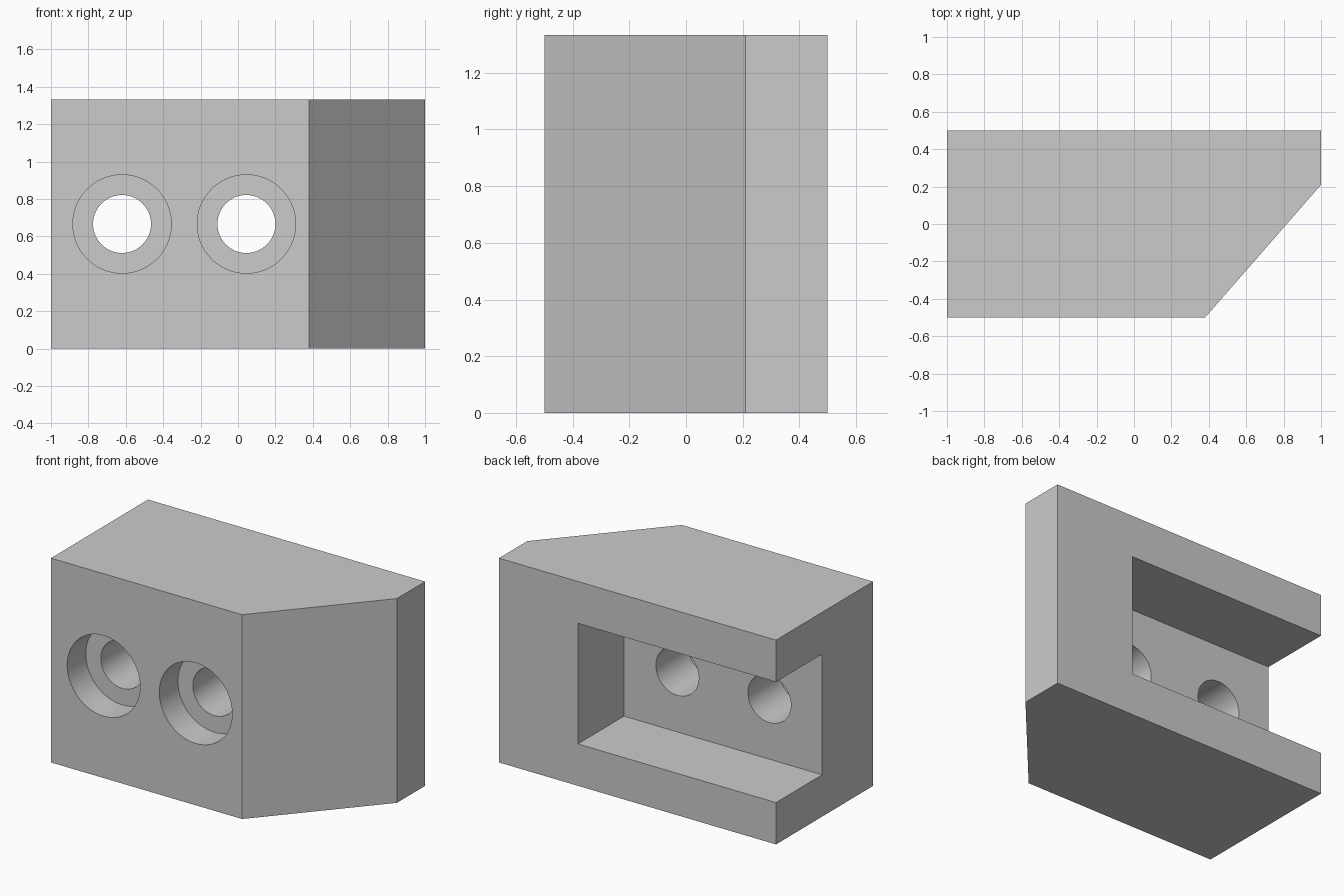
import bpy
import bmesh
import math

cube = bpy.data.objects.get("Cube")
if cube:
    bpy.data.objects.remove(cube, do_unlink=True)

HEIGHT = 1.333
MID = HEIGHT / 2

# Single flat grey
grey = bpy.data.materials.new("light grey")
grey.use_nodes = True
colour = (0.6, 0.6, 0.6, 1)
grey.diffuse_color = colour
grey.node_tree.nodes["Principled BSDF"].inputs["Base Color"].default_value = colour


def prism(name, outline, z0, z1):
    """Extrude an xy outline from z0 up to z1."""
    bm = bmesh.new()
    face = bm.faces.new([bm.verts.new((x, y, z0)) for x, y in outline])
    top = bmesh.ops.extrude_face_region(bm, geom=[face])["geom"]
    verts = [v for v in top if isinstance(v, bmesh.types.BMVert)]
    bmesh.ops.translate(bm, verts=verts, vec=(0, 0, z1 - z0))
    bmesh.ops.recalc_face_normals(bm, faces=bm.faces)
    mesh = bpy.data.meshes.new(name)
    bm.to_mesh(mesh)
    bm.free()
    mesh.materials.append(grey)
    obj = bpy.data.objects.new(name, mesh)
    bpy.context.collection.objects.link(obj)
    return obj


def bore(name, x, radius, y0, y1):
    """Round cutter running along y at mid height."""
    bpy.ops.mesh.primitive_cylinder_add(
        vertices=96, radius=radius, depth=y1 - y0,
        location=(x, (y0 + y1) / 2, MID), rotation=(math.pi / 2, 0, 0))
    obj = bpy.context.object
    obj.name = name
    obj.data.materials.append(grey)
    return obj


# Block with one slanted front corner
block = prism("mounting_block",
              [(-1, -0.5), (0.38, -0.5), (1, 0.21), (1, 0.5), (-1, 0.5)], 0, HEIGHT)

# Rear pocket, open at the back and at one end
cutters = [prism("pocket_cutter",
                 [(-1.2, 0.025), (0.43, 0.025), (0.43, 0.7), (-1.2, 0.7)],
                 0.273, HEIGHT - 0.273)]

# Two counterbored bolt holes
for side, x in (("right", -0.62), ("left", 0.045)):
    cutters.append(bore(side + "_counterbore_cutter", x, 0.263, -0.7, -0.308))
    cutters.append(bore(side + "_bolt_hole_cutter", x, 0.155, -0.6, 0.2))

for cutter in cutters:
    cutter.hide_render = True
    cutter.hide_set(True)
    cut = block.modifiers.new(cutter.name, "BOOLEAN")
    cut.operation = "DIFFERENCE"
    cut.solver = "EXACT"
    cut.object = cutter

# Bake the cuts, drop the cutters and smooth the bores
bpy.ops.object.select_all(action="DESELECT")
block.select_set(True)
bpy.context.view_layer.objects.active = block
for cut in list(block.modifiers):
    bpy.ops.object.modifier_apply(modifier=cut.name)
for cutter in cutters:
    bpy.data.objects.remove(cutter, do_unlink=True)
bpy.ops.object.shade_smooth_by_angle(angle=math.radians(30))
